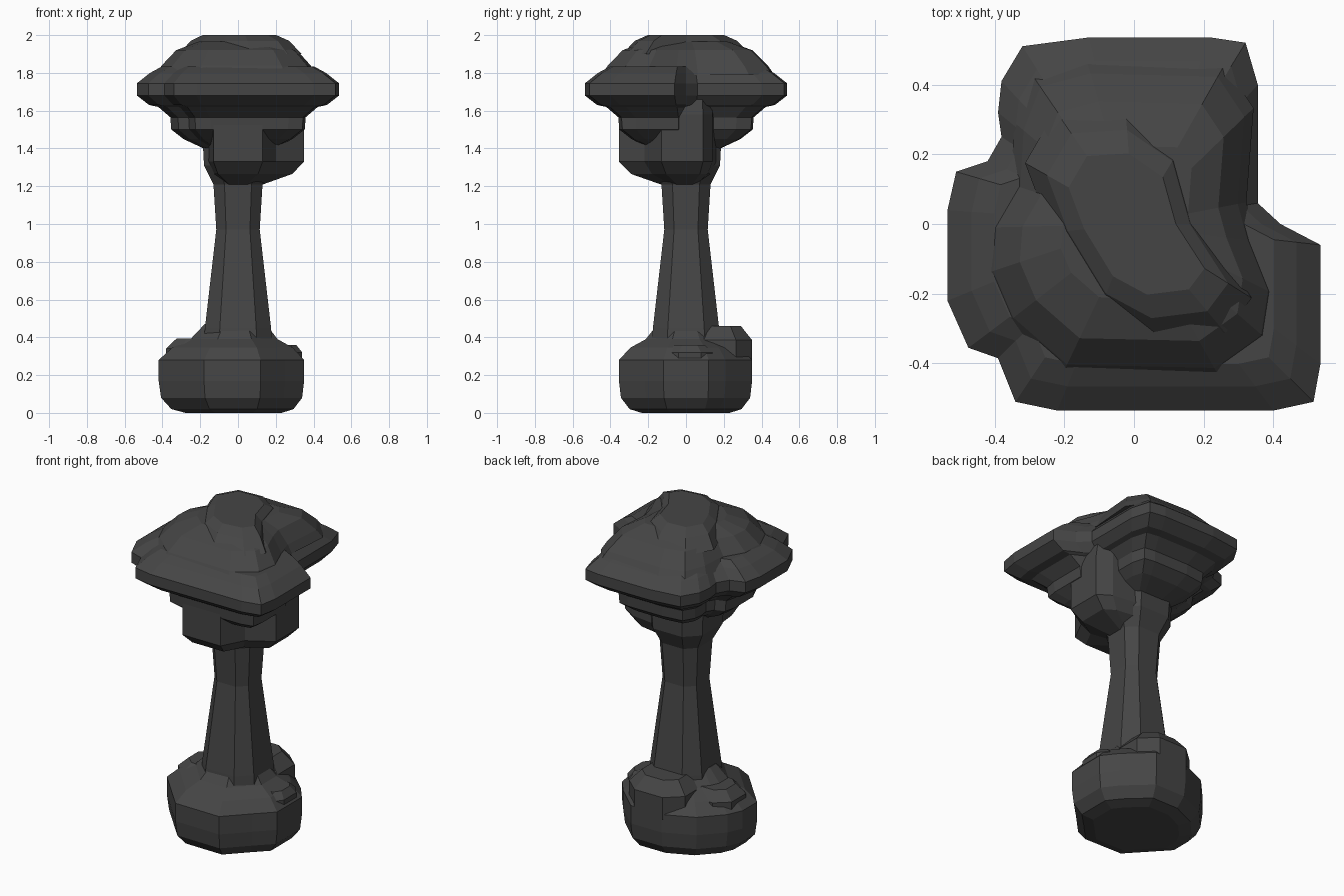
import bpy

old = bpy.data.objects.get("Cube")
if old:
    bpy.data.objects.remove(old, do_unlink=True)

stone = bpy.data.materials.new("dark_stone")
stone.use_nodes = True
GREY = (0.06, 0.06, 0.06, 1)
stone.diffuse_color = GREY
stone.node_tree.nodes["Principled BSDF"].inputs["Base Color"].default_value = GREY
stone.node_tree.nodes["Principled BSDF"].inputs["Roughness"].default_value = 0.9


def loft(name, outline, rings, centre=(0, 0)):
    """Stack scaled copies of an outline; each ring is (height, x scale, y scale)."""
    cx, cy = centre
    n = len(outline)
    verts = [(cx + x * sx, cy + y * sy, z) for z, sx, sy in rings for x, y in outline]
    faces = [(r * n + i, r * n + (i + 1) % n, (r + 1) * n + (i + 1) % n, (r + 1) * n + i)
             for r in range(len(rings) - 1) for i in range(n)]
    faces.append(tuple(reversed(range(n))))
    faces.append(tuple(range(len(verts) - n, len(verts))))
    mesh = bpy.data.meshes.new(name)
    mesh.from_pydata(verts, [], faces)
    mesh.materials.append(stone)
    obj = bpy.data.objects.new(name, mesh)
    bpy.context.collection.objects.link(obj)
    return obj


def even(*levels):
    """Rings scaled alike in both directions."""
    return [(z, s, s) for z, s in levels]


def octagon(flat):
    """Unit square with cut corners; flat is half the width of each main side."""
    return [(flat, -1), (1, -flat), (1, flat), (flat, 1),
            (-flat, 1), (-1, flat), (-1, -flat), (-flat, -1)]


# Overhanging cap: notched slab with a stepped underside
cap_outline = [
    (-.22, -.535), (.40, -.535), (.515, -.51), (.535, -.40), (.535, -.06), (.42, 0),
    (.355, .06), (.355, .40), (.32, .52), (.22, .535), (-.13, .535), (-.32, .51),
    (-.38, .41), (-.39, .32), (-.38, .25), (-.42, .18), (-.51, .15), (-.535, .04),
    (-.535, -.22), (-.475, -.355), (-.39, -.385), (-.34, -.51)]
loft("cap", cap_outline, even(
    (1.40, .34), (1.45, .54), (1.50, .66), (1.565, .67), (1.62, .79), (1.63, .88),
    (1.68, 1), (1.745, 1), (1.80, .87), (1.835, .75)))

# Rounded dome on top of the cap
dome_outline = [
    (-.20, -.42), (.24, -.43), (.38, -.33), (.40, -.20), (.34, -.05), (.31, .06),
    (.33, .32), (.25, .44), (-.13, .45), (-.28, .41), (-.33, .28), (-.34, .11),
    (-.41, -.01), (-.42, -.14), (-.36, -.28)]
loft("dome", dome_outline, even((1.79, 1.04), (1.84, .96), (1.92, .78), (1.965, .50)))

# Crest running diagonally over the dome
crest_outline = [
    (-.08, -.20), (.05, -.27), (.21, -.25), (.27, -.17), (.16, 0), (.11, .18),
    (-.02, .27), (-.18, .26), (-.25, .14), (-.19, -.02)]
loft("crest", crest_outline, even((1.90, 1.25), (1.97, 1), (2.0, .75)))

# Heavy bracket that bulges towards the front and left of the cap
bracket_outline = [(-.16, -.08), (-.13, -.355), (.13, -.355), (.20, -.22),
                   (.35, -.13), (.35, .09), (.27, .14), (.12, .16), (-.10, .12)]
loft("bracket", bracket_outline,
     even((1.21, .38), (1.265, .82), (1.33, 1), (1.58, 1), (1.70, .94)))

# Waisted column
loft("column", octagon(.55), even((.25, .19), (.45, .175), (.97, .115),
                                  (1.21, .13), (1.31, .18), (1.50, .19)))

# Boulder base
base_outline = [(-.18, -.35), (.12, -.355), (.25, -.22), (.35, -.12), (.35, .12),
                (.28, .21), (.13, .35), (-.08, .35), (-.26, .27), (-.38, .14),
                (-.42, .05), (-.42, -.09), (-.30, -.22)]
loft("base", base_outline, even((0, .66), (.02, .84), (.08, .97), (.17, 1), (.28, 1),
                                (.345, .83), (.39, .6), (.47, .42)))

# Lumps around the base: centre, half size, bottom and top
lumps = [("back_lump", (.01, .18), (.19, .17), .16, .46),
         ("right_lump", (-.22, .03), (.16, .14), .18, .395),
         ("left_lump", (.25, .02), (.09, .12), .2, .36)]
for name, centre, (hx, hy), low, high in lumps:
    rise = high - low
    loft(name, octagon(.5), [(low, hx * .8, hy * .8), (low + rise * .3, hx, hy),
                             (high - rise * .25, hx, hy), (high, hx * .65, hy * .65)], centre)
